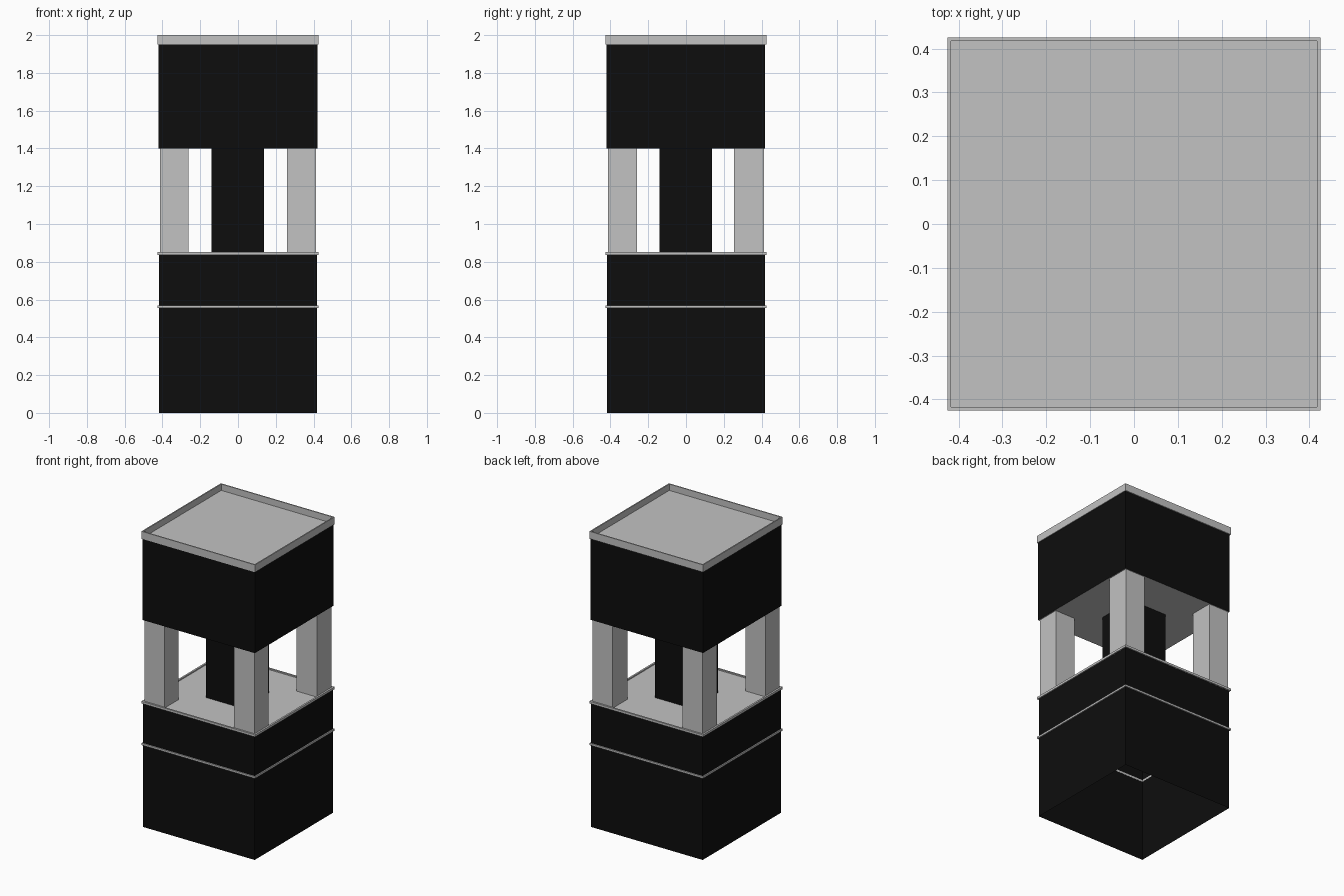
import bpy
import bmesh

old = bpy.data.objects.get("Cube")
if old:
    bpy.data.objects.remove(old, do_unlink=True)


def make_material(name, colour):
    mat = bpy.data.materials.new(name)
    mat.use_nodes = True
    mat.diffuse_color = colour
    mat.node_tree.nodes["Principled BSDF"].inputs["Base Color"].default_value = colour
    return mat


black = make_material("matt black", (0.004, 0.004, 0.004, 1))
grey = make_material("light grey", (0.54, 0.54, 0.54, 1))


def finish(name, bm, materials):
    bmesh.ops.recalc_face_normals(bm, faces=bm.faces)
    mesh = bpy.data.meshes.new(name)
    bm.to_mesh(mesh)
    bm.free()
    for mat in materials:
        mesh.materials.append(mat)
    obj = bpy.data.objects.new(name, mesh)
    bpy.context.collection.objects.link(obj)
    return obj


def box(name, x, y, z, *materials):
    """Box from its (low, high) limits on each axis."""
    bm = bmesh.new()
    bmesh.ops.create_cube(bm, size=1)
    for v in bm.verts:
        for axis, (low, high) in enumerate((x, y, z)):
            v.co[axis] = high if v.co[axis] > 0 else low
    return finish(name, bm, materials)


def square_loft(name, profile, mat, closed=False):
    """Join square loops given as (half width, height)."""
    bm = bmesh.new()
    corners = ((-1, -1), (1, -1), (1, 1), (-1, 1))
    loops = [[bm.verts.new((sx * h, sy * h, z)) for sx, sy in corners]
             for h, z in profile]
    pairs = list(zip(loops, loops[1:]))
    if closed:
        pairs.append((loops[-1], loops[0]))
    for a, b in pairs:
        for i in range(4):
            j = (i + 1) % 4
            bm.faces.new((a[i], a[j], b[j], b[i]))
    return finish(name, bm, [mat])


def frame(name, outer, inner, low, high):
    profile = ((outer, low), (outer, high), (inner, high), (inner, low))
    return square_loft(name, profile, grey, closed=True)


# Hollow base with an open underside
square_loft("base_walls", ((0.417, 0), (0.417, 0.84)), black)
frame("base_band", 0.425, 0.416, 0.555, 0.568)

# Deck of the open storey with its thin edge trim
deck = (-0.417, 0.417)
box("deck_floor", deck, deck, (0.835, 0.843), grey)
frame("deck_trim", 0.425, 0.413, 0.836, 0.851)

# Central core and four corner pillars
core = (-0.14, 0.137)
box("central_core", core, core, (0.843, 1.402), black)
spans = {"left": (0.26, 0.412), "right": (-0.412, -0.262)}
depths = {"front": (-0.412, -0.26), "back": (0.255, 0.412)}
for side, x in spans.items():
    for end, y in depths.items():
        box(f"{end}_{side}_pillar", x, y, (0.843, 1.402), grey)

# Upper block, with a light ceiling on its underside
upper = box("upper_block", (-0.42, 0.42), (-0.42, 0.418), (1.4, 1.952), black, grey)
for face in upper.data.polygons:
    face.material_index = int(face.normal.z < -0.5)

# Flat roof inside a low parapet
roof = (-0.42, 0.42)
box("roof_floor", roof, roof, (1.95, 1.957), grey)
frame("roof_parapet", 0.425, 0.417, 1.95, 2.0)
